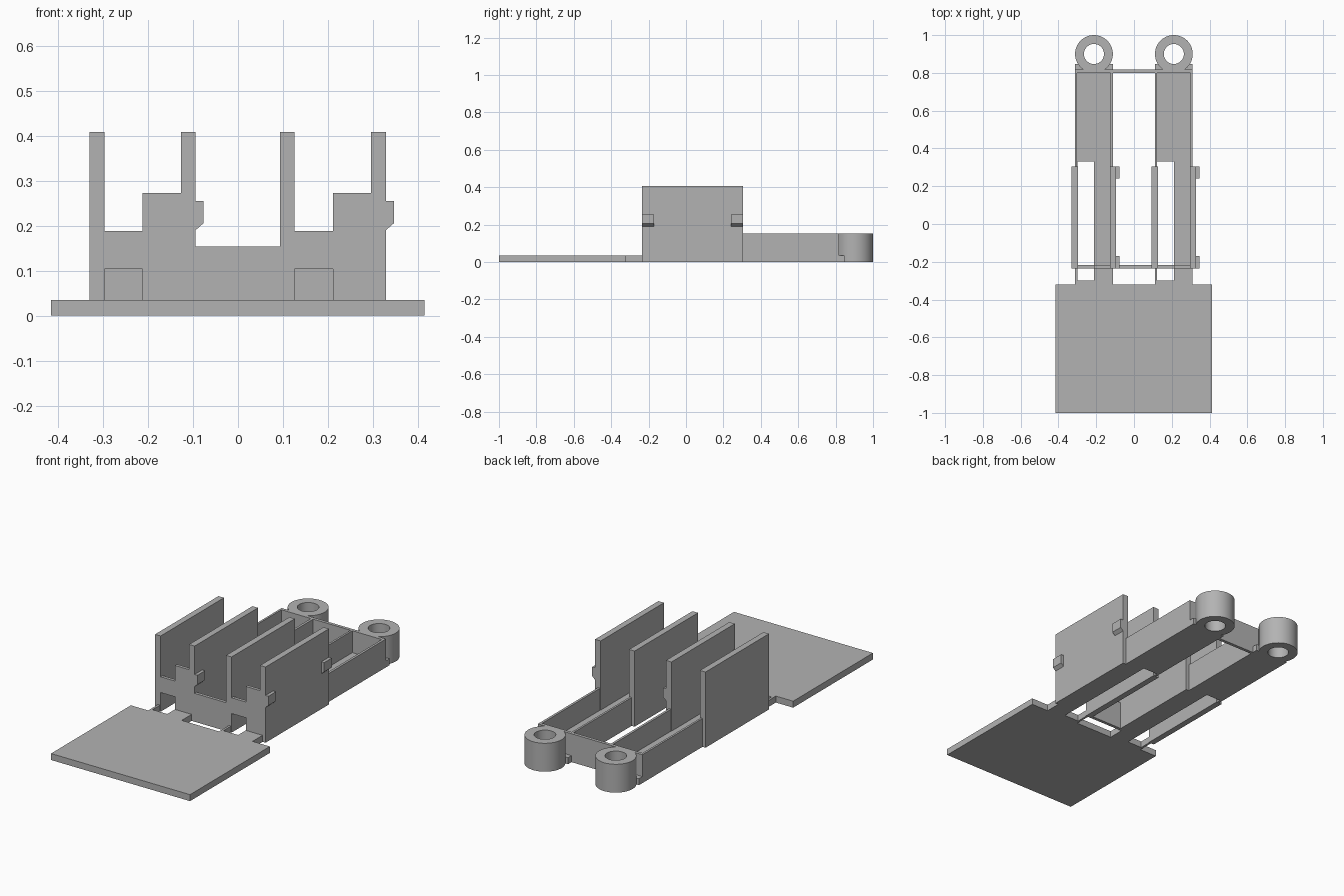
import bpy
import bmesh
import math
from mathutils import Vector

cube = bpy.data.objects.get("Cube")
if cube:
    bpy.data.objects.remove(cube, do_unlink=True)

# Single grey plastic
grey = bpy.data.materials.new("plain_grey")
grey.use_nodes = True
colour = (0.45, 0.45, 0.45, 1)
grey.diffuse_color = colour
grey.node_tree.nodes["Principled BSDF"].inputs["Base Color"].default_value = colour

FLOOR = 0.035   # base thickness
LOW = 0.153     # low wall and ring height
TALL = 0.408    # tall wall height
FRONT, BACK = -0.235, 0.305   # ends of the tall walls


def finish(name, bm):
    bmesh.ops.recalc_face_normals(bm, faces=bm.faces)
    mesh = bpy.data.meshes.new(name)
    bm.to_mesh(mesh)
    bm.free()
    mesh.materials.append(grey)
    obj = bpy.data.objects.new(name, mesh)
    bpy.context.collection.objects.link(obj)
    return obj


def extrude_profile(name, points, y0, y1):
    """Extrude an (x, z) outline along y."""
    bm = bmesh.new()
    face = bm.faces.new([bm.verts.new((x, y0, z)) for x, z in points])
    result = bmesh.ops.extrude_face_region(bm, geom=[face])
    verts = [g for g in result["geom"] if isinstance(g, bmesh.types.BMVert)]
    bmesh.ops.translate(bm, verts=verts, vec=(0, y1 - y0, 0))
    return finish(name, bm)


def box(name, x0, x1, y0, y1, z0, z1):
    return extrude_profile(name, [(x0, z0), (x1, z0), (x1, z1), (x0, z1)], y0, y1)


def ring(name, x, y, outer, inner, height):
    """Spin a rectangular section into a bored boss."""
    bm = bmesh.new()
    section = [(inner, 0), (outer, 0), (outer, height), (inner, height)]
    verts = [bm.verts.new((x + r, y, z)) for r, z in section]
    edges = [bm.edges.new((verts[i], verts[(i + 1) % 4])) for i in range(4)]
    bmesh.ops.spin(bm, geom=verts + edges, cent=Vector((x, y, 0)), axis=(0, 0, 1),
                   angle=2 * math.pi, steps=64)
    bmesh.ops.remove_doubles(bm, verts=bm.verts, dist=0.0001)
    obj = finish(name, bm)
    bpy.ops.object.select_all(action="DESELECT")
    obj.select_set(True)
    bpy.context.view_layer.objects.active = obj
    bpy.ops.object.shade_smooth_by_angle(angle=math.radians(35))


def build_channel(side, c):
    """One slotted channel centred on x = c."""
    # floor around the open slot
    left, right, slot = c - 0.1, c + 0.1, c - 0.088
    box(side + "_floor_bridge", left, right, -0.32, -0.30, 0, FLOOR)
    box(side + "_floor_edge", left, slot, -0.30, 0.33, 0, FLOOR)
    box(side + "_floor_strip", c, right, -0.30, 0.33, 0, FLOOR)
    box(side + "_floor_rear", left, right, 0.33, 0.847, 0, FLOOR)

    # tall guide walls
    box(side + "_tall_wall_outer", c - 0.118, c - 0.085, FRONT, BACK, 0, TALL)
    box(side + "_tall_wall_inner", c + 0.085, c + 0.118, FRONT, BACK, 0, TALL)

    # low rear walls
    box(side + "_low_wall_outer", left, left + 0.011, BACK, 0.81, 0, LOW)
    box(side + "_low_wall_inner", right - 0.013, right, BACK, 0.81, 0, LOW)

    # stepped front plate with an opening above the slot
    extrude_profile(side + "_front_plate",
                    [(c - 0.085, 0.103), (c, 0.103), (c, 0), (c + 0.085, 0),
                     (c + 0.085, 0.272), (c, 0.272), (c, 0.188), (c - 0.085, 0.188)],
                    FRONT, -0.218)

    # chamfered clips on the wall side
    x = c + 0.118
    clip = [(x, 0.19), (x + 0.017, 0.205), (x + 0.017, 0.255), (x, 0.255)]
    extrude_profile(side + "_front_clip", clip, FRONT, -0.17)
    extrude_profile(side + "_rear_clip", clip, 0.24, BACK)

    # mounting ring
    ring(side + "_mounting_ring", c, 0.9, 0.1, 0.053, LOW)


for side, centre in (("right", -0.212), ("left", 0.211)):
    build_channel(side, centre)

# Foot plate and the two cross plates
box("foot_plate", -0.415, 0.414, -1.0, -0.32, 0, FLOOR)
box("front_cross_plate", -0.094, 0.093, FRONT, -0.218, 0, LOW)
box("rear_cross_plate", -0.312, 0.311, 0.80, 0.817, 0, LOW)
